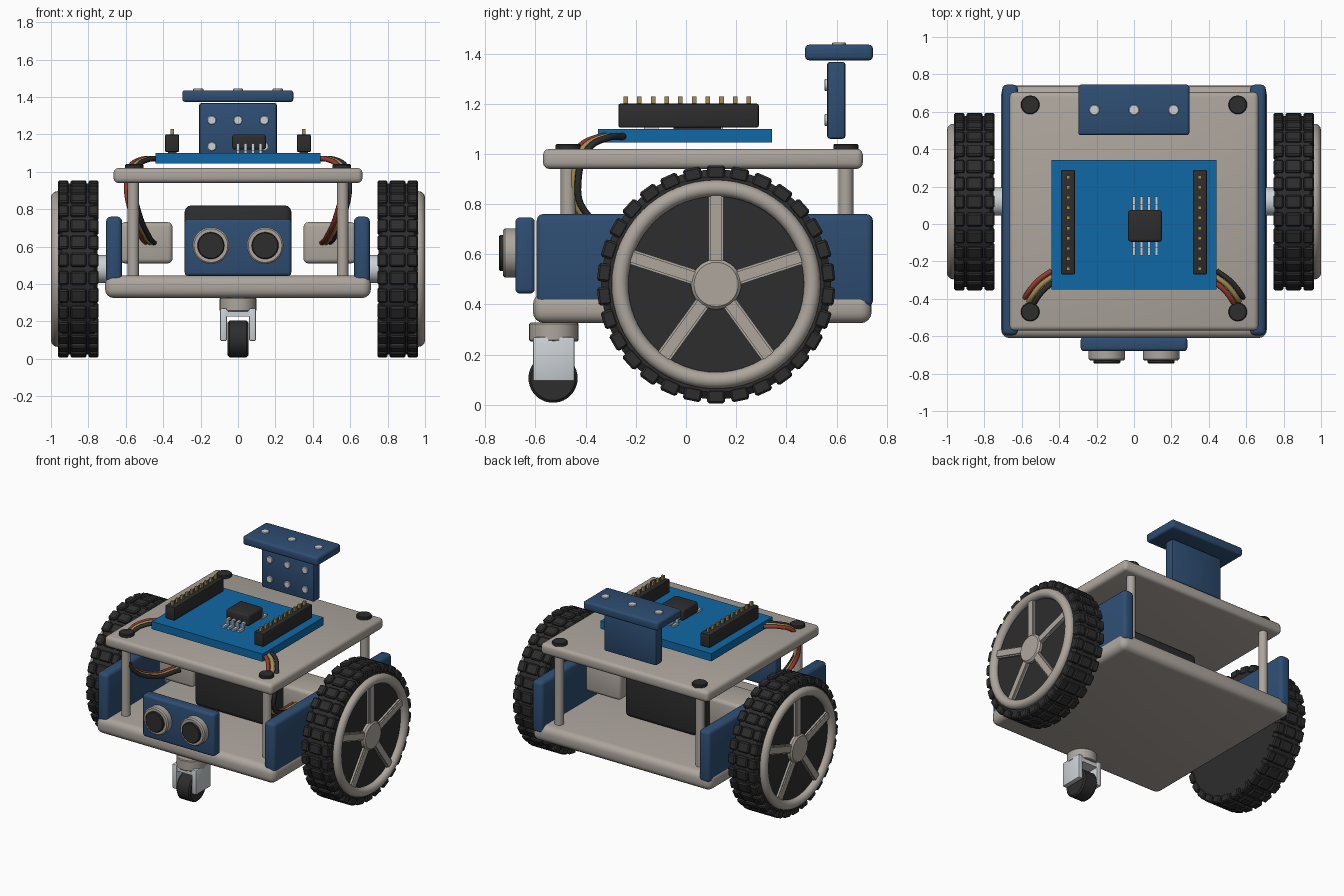
import bpy, bmesh, math
from mathutils import Matrix, Vector

cube = bpy.data.objects.get("Cube")
if cube:
    bpy.data.objects.remove(cube, do_unlink=True)


def material(name, rgb):
    m = bpy.data.materials.new(name)
    m.use_nodes = True
    m.diffuse_color = (*rgb, 1)
    m.node_tree.nodes["Principled BSDF"].inputs["Base Color"].default_value = (*rgb, 1)
    return m


BEIGE = material("warm grey", (0.42, 0.38, 0.34))
NAVY = material("navy blue", (0.027, 0.075, 0.17))
BOARD = material("board blue", (0.005, 0.14, 0.38))
BLACK = material("charcoal", (0.026, 0.026, 0.026))
SILVER = material("silver", (0.60, 0.64, 0.67))
GOLD = material("gold", (0.36, 0.27, 0.09))
RED = material("wire red", (0.30, 0.045, 0.025))


def finish(name, bm, mat):
    bmesh.ops.recalc_face_normals(bm, faces=bm.faces)
    me = bpy.data.meshes.new(name)
    bm.to_mesh(me)
    bm.free()
    me.materials.append(mat)
    me.shade_smooth()
    me.set_sharp_from_angle(angle=math.radians(35))
    ob = bpy.data.objects.new(name, me)
    bpy.context.collection.objects.link(ob)
    return ob


def add_box(bm, lo, hi, rot=None):
    lo, hi = Vector(lo), Vector(hi)
    m = Matrix.Translation((lo + hi) / 2) @ Matrix.Diagonal((*(hi - lo), 1))
    bmesh.ops.create_cube(bm, size=1, matrix=(rot or Matrix()) @ m)


def box(name, x, y, z, mat, bevel=0.0, seg=3):
    bm = bmesh.new()
    add_box(bm, (min(x), y[0], z[0]), (max(x), y[1], z[1]))
    if bevel:
        bmesh.ops.bevel(bm, geom=bm.edges[:], offset=bevel, segments=seg,
                        profile=0.5, affect='EDGES')
    return finish(name, bm, mat)


def lathe(name, profile, centre, axis, mat, n=32):
    """Spin (distance along axis, radius) points into a solid; axis is X, Y or Z."""
    bm = bmesh.new()
    rings = []
    for d, r in profile:
        ring = []
        for i in range(n):
            a = math.tau * i / n
            u, v = r * math.cos(a), r * math.sin(a)
            p = {'X': (d, u, v), 'Y': (u, d, v), 'Z': (u, v, d)}[axis]
            ring.append(bm.verts.new(Vector(centre) + Vector(p)))
        rings.append(ring)
    closed = profile[0] == profile[-1]
    if closed:
        for v in rings.pop():
            bm.verts.remove(v)
    pairs = list(zip(rings, rings[1:])) + ([(rings[-1], rings[0])] if closed else [])
    for a, b in pairs:
        for i in range(n):
            j = (i + 1) % n
            bm.faces.new((a[i], a[j], b[j], b[i]))
    if not closed:
        bm.faces.new(rings[0])
        bm.faces.new(rings[-1])
    return finish(name, bm, mat)


def cylinder(name, centre, axis, r, length, mat, n=32, bevel=0.005):
    h = length / 2
    return lathe(name, [(-h, r - bevel), (bevel - h, r), (h - bevel, r), (h, r - bevel)],
                 centre, axis, mat, n)


# Chassis plates, side panels and posts
box("base_plate", (-0.71, 0.71), (-0.61, 0.74), (0.325, 0.445), BEIGE, 0.045, 4)
box("top_plate", (-0.665, 0.665), (-0.57, 0.705), (0.94, 1.02), BEIGE, 0.025)
for side, s in (("left", 1), ("right", -1)):
    box(side + "_side_panel", (s * 0.62, s * 0.705), (-0.595, 0.745), (0.39, 0.76), NAVY, 0.025)
    for end, y in (("front", -0.47), ("back", 0.637)):
        cylinder(f"{side}_{end}_post", (s * 0.56, y, 0.69), 'Z', 0.03, 0.52, BEIGE, 20)
        cylinder(f"{side}_{end}_bolt", (s * 0.555, y, 1.025), 'Z', 0.05, 0.03, BLACK, 24)

# Drive wheels
AXLE_Y, AXLE_Z, LUGS = 0.12, 0.48, 30
for side, s in (("left", 1), ("right", -1)):
    hub = (0, AXLE_Y, AXLE_Z)
    lathe(side + "_tyre", [(s * x, r) for x, r in (
        (0.75, 0.39), (0.75, 0.43), (0.77, 0.458), (0.94, 0.458),
        (0.96, 0.43), (0.96, 0.39))], hub, 'X', BLACK, 60)
    ring = [(s * (0.967 + 0.033 * math.cos(a)), 0.383 + 0.033 * math.sin(a))
            for a in (math.tau * k / 12 for k in range(12))]
    lathe(side + "_rim", ring + ring[:1], hub, 'X', BEIGE, 64)
    cylinder(side + "_hub", (s * 0.96, AXLE_Y, AXLE_Z), 'X', 0.1, 0.06, BEIGE, 32, 0.012)
    cylinder(side + "_axle", (s * 0.69, AXLE_Y, AXLE_Z), 'X', 0.075, 0.14, SILVER)

    # Tread lugs: two shoulder rows and a centre row
    tread, spokes = bmesh.new(), bmesh.new()
    place = Matrix.Translation(hub)
    for i in range(LUGS):
        rot = place @ Matrix.Rotation(math.tau * i / LUGS, 4, 'X')
        for x0, x1 in ((0.745, 0.80), (0.809, 0.896), (0.905, 0.963)):
            a, b = sorted((s * x0, s * x1))
            add_box(tread, (a, -0.036, 0.42), (b, 0.036, 0.474), rot)
    bmesh.ops.bevel(tread, geom=tread.edges[:], offset=0.008, segments=1, affect='EDGES')
    finish(side + "_tread", tread, BLACK)
    for i in range(5):
        rot = place @ Matrix.Rotation(math.tau * i / 5, 4, 'X')
        a, b = sorted((s * 0.94, s * 0.982))
        add_box(spokes, (a, -0.03, 0.06), (b, 0.03, 0.375), rot)
    bmesh.ops.bevel(spokes, geom=spokes.edges[:], offset=0.008, segments=2, affect='EDGES')
    finish(side + "_spokes", spokes, BEIGE)

# Motors and battery
for side, s in (("left", 1), ("right", -1)):
    box(side + "_motor", (s * 0.35, s * 0.63), (-0.01, 0.25), (0.51, 0.73), BEIGE, 0.025)
box("battery", (-0.285, 0.285), (-0.1, 0.3), (0.44, 0.82), BLACK, 0.035)

# Distance sensor
box("sensor_board", (-0.285, 0.285), (-0.68, -0.603), (0.443, 0.747), NAVY, 0.018)
for side, x in (("left", 0.145), ("right", -0.145)):
    cylinder(side + "_sensor_ring", (x, -0.7, 0.605), 'Y', 0.098, 0.06, BEIGE, 32, 0.008)
    cylinder(side + "_sensor_eye", (x, -0.72, 0.605), 'Y', 0.072, 0.052, BLACK)

# Caster
cylinder("caster_mount", (0, -0.527, 0.29), 'Z', 0.098, 0.075, BEIGE)
box("caster_fork_bridge", (-0.09, 0.09), (-0.605, -0.447), (0.225, 0.262), SILVER)
for side, s in (("left", 1), ("right", -1)):
    box(side + "_caster_fork", (s * 0.06, s * 0.095), (-0.61, -0.445), (0.095, 0.27), SILVER, 0.006, 2)
cylinder("caster_wheel", (0, -0.53, 0.106), 'X', 0.098, 0.11, BLACK, 40, 0.01)

# Circuit board with headers and chip
box("circuit_board", (-0.44, 0.44), (-0.35, 0.342), (1.045, 1.1), BOARD)
for side, s in (("left", 1), ("right", -1)):
    box(side + "_header", (s * 0.315, s * 0.39), (-0.27, 0.29), (1.105, 1.2), BLACK, 0.008, 2)
    box(side + "_header_foot", (s * 0.33, s * 0.375), (-0.05, 0.14), (1.1, 1.107), BLACK)
    pins = bmesh.new()
    for i in range(10):
        y = -0.24 + i * 0.0545
        add_box(pins, (s * 0.352 - 0.009, y - 0.009, 1.19), (s * 0.352 + 0.009, y + 0.009, 1.228))
    finish(side + "_header_pins", pins, GOLD)
box("chip", (-0.032, 0.15), (-0.095, 0.075), (1.118, 1.2), BLACK, 0.015)
legs = bmesh.new()
for i in range(4):
    x = i * 0.04
    for s in (1, -1):
        for near, far, z0, z1 in ((0.07, 0.115, 1.135, 1.15), (0.1, 0.115, 1.1, 1.15),
                                  (0.1, 0.158, 1.1, 1.115)):
            a, b = sorted((s * near, s * far))
            add_box(legs, (x - 0.009, a - 0.01, z0), (x + 0.009, b - 0.01, z1))
finish("chip_legs", legs, SILVER)

# Rear bracket with rivets
box("bracket_upright", (-0.208, 0.208), (0.562, 0.636), (1.06, 1.367), NAVY, 0.012, 2)
box("bracket_top", (-0.298, 0.296), (0.475, 0.745), (1.373, 1.435), NAVY, 0.015)
for i in (-1, 0, 1):
    cylinder("top_rivet", (i * 0.212, 0.61, 1.434), 'Z', 0.028, 0.02, SILVER, 16, 0.003)
    for z in (1.135, 1.275):
        cylinder("upright_rivet", (i * 0.14, 0.562, z), 'Y', 0.024, 0.02, SILVER, 16, 0.003)

# Wires from the board down to each motor
PATH = ((0.42, -0.27, 1.07), (0.5, -0.33, 1.065), (0.56, -0.41, 1.02), (0.575, -0.45, 0.9),
        (0.55, -0.43, 0.78), (0.5, -0.25, 0.66), (0.47, 0.0, 0.62))
for side, s in (("left", 1), ("right", -1)):
    for k, (label, mat) in enumerate((("black", BLACK), ("gold", GOLD), ("red", RED))):
        cu = bpy.data.curves.new(f"{side}_{label}_wire", 'CURVE')
        cu.dimensions = '3D'
        cu.bevel_depth = 0.014
        cu.bevel_resolution = 2
        cu.resolution_u = 6
        sp = cu.splines.new('BEZIER')
        sp.bezier_points.add(len(PATH) - 1)
        shift = (k - 1) * 0.026
        for bp, (x, y, z) in zip(sp.bezier_points, PATH):
            # red lies on the outside of the right side and inside of the left
            bp.co = (s * x - shift * 0.8, y - s * shift * 0.8, z)
            bp.handle_left_type = bp.handle_right_type = 'AUTO'
        cu.materials.append(mat)
        bpy.context.collection.objects.link(bpy.data.objects.new(cu.name, cu))
